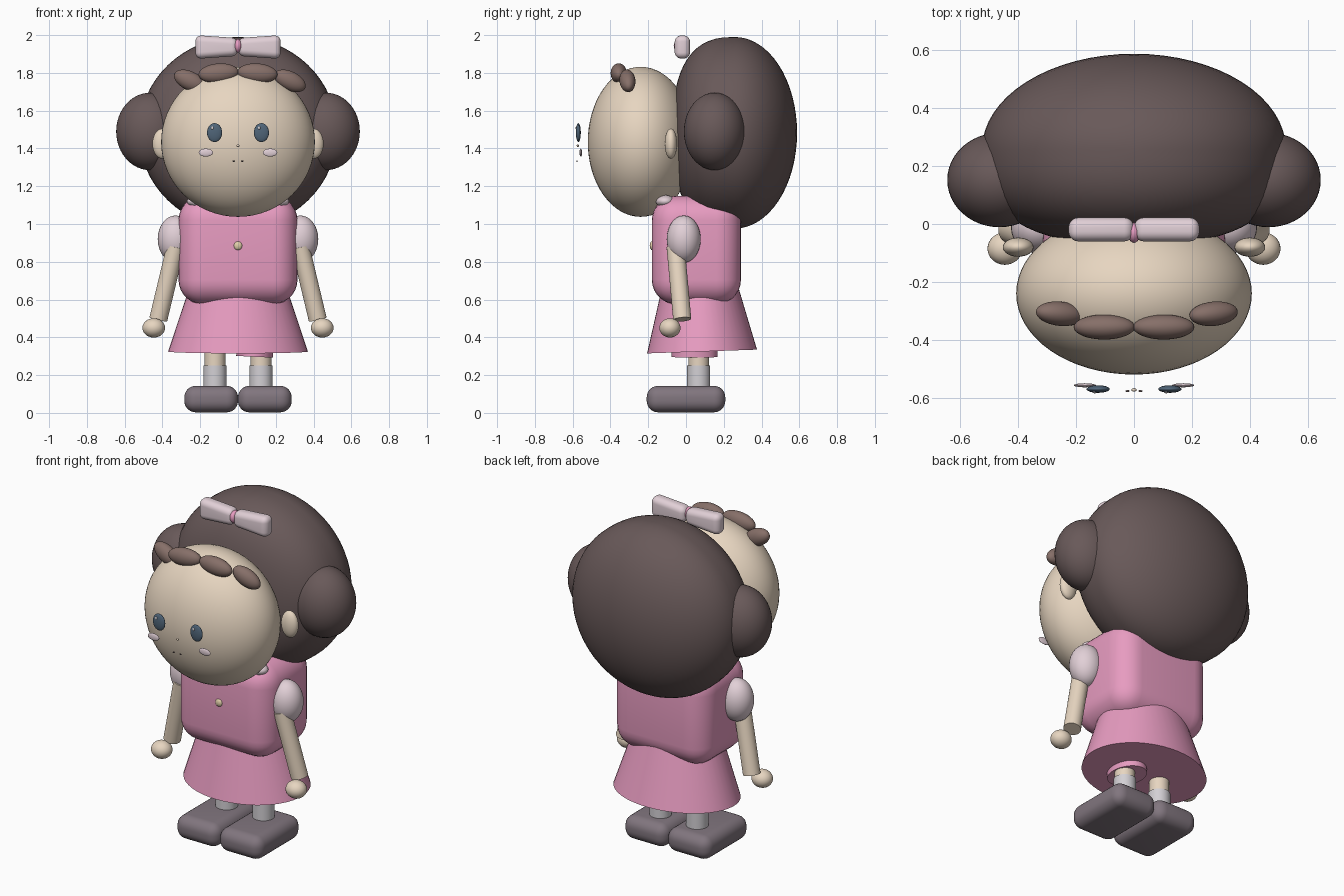
import bpy, bmesh, math
from mathutils import Vector, Matrix

if "Cube" in bpy.data.objects:
    bpy.data.objects.remove(bpy.data.objects["Cube"])


def material(name, rgb):
    m = bpy.data.materials.new(name)
    m.diffuse_color = (*rgb, 1)
    m.use_nodes = True
    m.node_tree.nodes["Principled BSDF"].inputs["Base Color"].default_value = m.diffuse_color
    return m


HAIR = material("dark_brown", (0.14, 0.10, 0.10))
FRINGE = material("light_brown", (0.24, 0.16, 0.14))
SKIN = material("skin", (0.80, 0.67, 0.53))
PINK = material("pink", (0.80, 0.33, 0.53))
PALE = material("pale_pink", (0.76, 0.63, 0.68))
SOCK = material("sock_white", (0.65, 0.63, 0.66))
SHOE = material("shoe_grey", (0.22, 0.18, 0.21))
EYE = material("eye_blue", (0.08, 0.13, 0.19))
CREAM = material("cream", (0.75, 0.62, 0.40))


def finish(name, bm, mat, angle=50):
    bmesh.ops.recalc_face_normals(bm, faces=bm.faces)
    me = bpy.data.meshes.new(name)
    bm.to_mesh(me)
    bm.free()
    me.materials.append(mat)
    ob = bpy.data.objects.new(name, me)
    bpy.context.collection.objects.link(ob)
    bpy.ops.object.select_all(action='DESELECT')
    ob.select_set(True)
    bpy.context.view_layer.objects.active = ob
    bpy.ops.object.shade_smooth_by_angle(angle=math.radians(angle))
    return ob


def ball(name, loc, radii, mat, tilt=0, turn=0, seg=32):
    bm = bmesh.new()
    bmesh.ops.create_uvsphere(bm, u_segments=seg, v_segments=seg // 2, radius=1)
    mx = (Matrix.Translation(loc) @ Matrix.Rotation(turn, 4, 'Z')
          @ Matrix.Rotation(tilt, 4, 'Y') @ Matrix.Diagonal((*radii, 1)))
    bm.transform(mx)
    return finish(name, bm, mat)


def tube(name, a, b, ra, rb, mat, ysc=1.0):
    a, b = Vector(a), Vector(b)
    bm = bmesh.new()
    bmesh.ops.create_cone(bm, cap_ends=True, segments=48, radius1=ra, radius2=rb,
                          depth=(b - a).length)
    bm.transform(Matrix.Translation((a + b) / 2)
                 @ (b - a).to_track_quat('Z', 'Y').to_matrix().to_4x4()
                 @ Matrix.Diagonal((1, ysc, 1, 1)))
    return finish(name, bm, mat)


def rounded_box(name, loc, half, bevel, mat, shape=None):
    bm = bmesh.new()
    bmesh.ops.create_cube(bm, size=2)
    for v in bm.verts:
        if shape:
            v.co = shape(v.co)
        v.co = Vector(v.co[i] * half[i] + loc[i] for i in range(3))
    bmesh.ops.bevel(bm, geom=bm.edges[:], offset=bevel, segments=7,
                    profile=0.5, affect='EDGES', clamp_overlap=True)
    return finish(name, bm, mat)


# Big hair mass: ellipsoid with a flattened front
bm = bmesh.new()
bmesh.ops.create_uvsphere(bm, u_segments=64, v_segments=32, radius=1)
for v in bm.verts:
    x, y, z = v.co
    if y < 0:
        r = min(1, math.hypot(x, z))
        y = -(1 - r ** 2.6) ** (1 / 2.6)
    v.co = (x * 0.525, 0.258 + y * 0.33, 1.483 + z * 0.507)
finish("hair_back", bm, HAIR)

# Head and small face details
ball("head", (0, -0.24, 1.435), (0.407, 0.28, 0.397), SKIN, seg=64)
ball("nose", (0, -0.573, 1.415), (0.009, 0.006, 0.007), SKIN, seg=12)
for s, side in ((-1, "left"), (1, "right")):
    ball(f"hair_bun_{side}", (s * 0.465, 0.152, 1.49), (0.18, 0.163, 0.205), HAIR, seg=48)
    ball(f"ear_{side}", (s * 0.4, -0.08, 1.425), (0.053, 0.033, 0.08), SKIN)
    ball(f"eye_{side}", (s * 0.124, -0.57, 1.484), (0.04, 0.013, 0.05), EYE)
    ball(f"eye_glint_{side}", (s * 0.124 - 0.012, -0.581, 1.508), (0.007, 0.004, 0.009), SOCK, seg=12)
    ball(f"cheek_{side}", (s * 0.17, -0.557, 1.378), (0.038, 0.007, 0.021), PALE)
    ball(f"mouth_dot_{side}", (s * 0.022, -0.577, 1.333), (0.007, 0.004, 0.004), HAIR, seg=12)

    # Fringe locks
    ball(f"fringe_inner_{side}", (s * 0.103, -0.356, 1.798), (0.106, 0.043, 0.052), FRINGE,
         tilt=s * 0.08)
    ball(f"fringe_outer_{side}", (s * 0.265 + 0.01, -0.31, 1.758), (0.09, 0.042, 0.05), FRINGE,
         tilt=0.45, turn=s * 0.1)

    # Hair bow loops, taller at the outer end
    def flare(c, s=s):
        k = 1.0 if c.x * s > 0 else 0.75
        return Vector((c.x, c.y, c.z * k))
    rounded_box(f"bow_loop_{side}", (s * 0.113, -0.019, 1.937), (0.113, 0.041, 0.063),
                0.034, PALE, flare)

    # Collar, puffed sleeves, arms and hands
    ball(f"collar_{side}", (s * 0.2, -0.11, 1.12), (0.07, 0.05, 0.033), PALE)
    ball(f"sleeve_{side}", (s * 0.33, -0.012, 0.92), (0.095, 0.09, 0.125), PALE)
    tube(f"arm_{side}", (s * 0.33, -0.055, 0.88), (s * 0.422, -0.02, 0.495), 0.048, 0.048, SKIN)
    ball(f"hand_{side}", (s * 0.446, -0.085, 0.45), (0.06, 0.056, 0.051), SKIN)

    # Legs, socks and shoes
    tube(f"leg_{side}", (s * 0.122, 0.067, 0.2), (s * 0.122, 0.067, 0.4), 0.055, 0.055, SKIN)
    tube(f"sock_{side}", (s * 0.122, 0.067, 0.1), (s * 0.122, 0.067, 0.25), 0.061, 0.061, SOCK)
    rounded_box(f"shoe_{side}", (s * 0.142, 0, 0.073), (0.142, 0.208, 0.07), 0.06, SHOE)

ball("bow_knot", (0, -0.03, 1.943), (0.022, 0.035, 0.036), PINK, seg=24)

# Dress: rounded bodice, flared skirt, lining and button
rounded_box("bodice", (0, 0.055, 0.862), (0.315, 0.236, 0.287), 0.13, PINK)
tube("skirt", (0, 0.085, 0.325), (0, 0.07, 0.76), 0.37, 0.225, PINK, ysc=0.787)
tube("skirt_lining", (0.088, 0.046, 0.297), (0.091, 0.046, 0.36), 0.122, 0.122, PINK, ysc=0.8)
ball("button", (0, -0.18, 0.885), (0.023, 0.012, 0.023), CREAM, seg=16)
